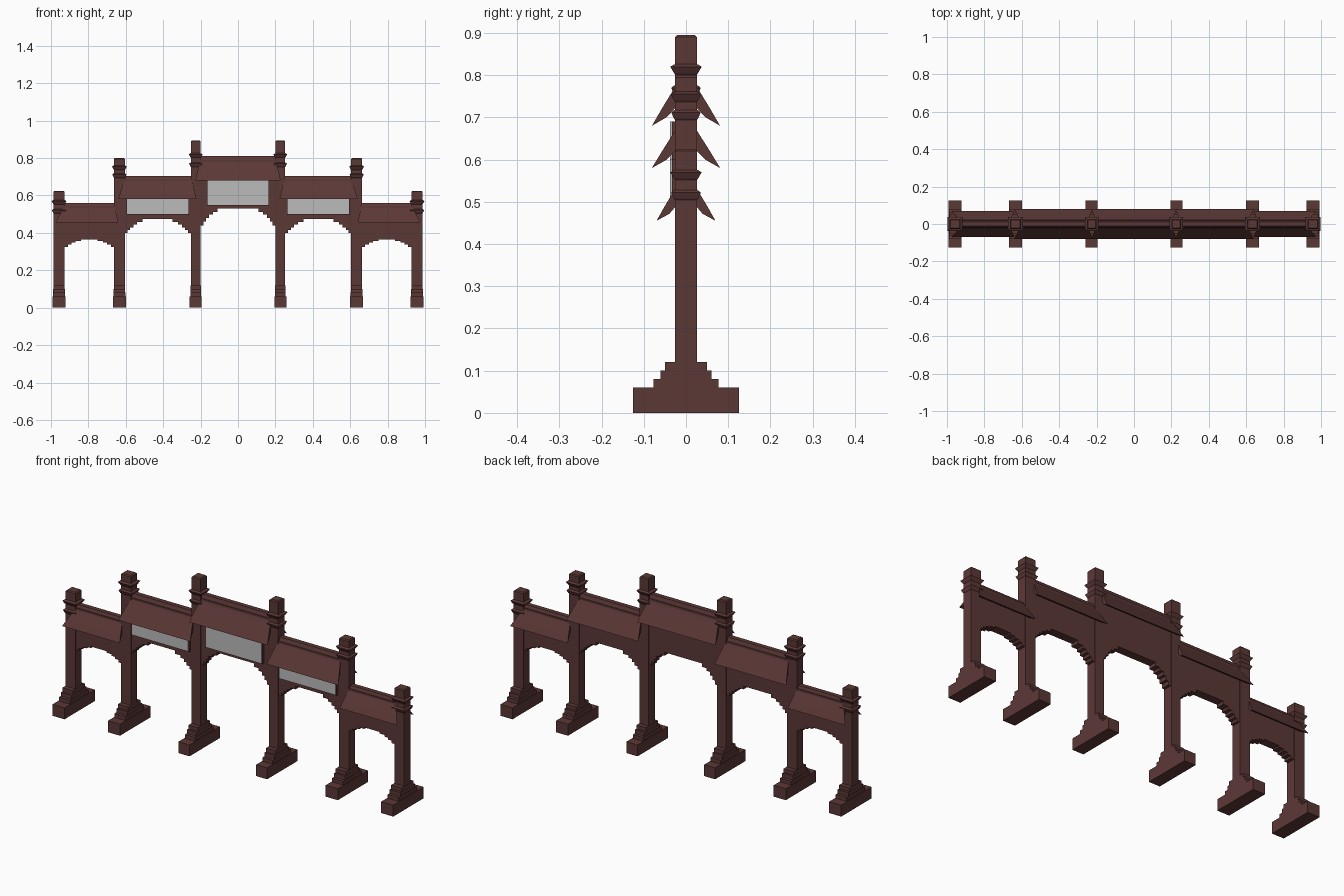
import bpy, bmesh, math

if "Cube" in bpy.data.objects:
    bpy.data.objects.remove(bpy.data.objects["Cube"])


def material(name, col):
    m = bpy.data.materials.new(name)
    m.diffuse_color = (*col, 1)
    m.use_nodes = True
    m.node_tree.nodes["Principled BSDF"].inputs["Base Color"].default_value = m.diffuse_color
    return m


BROWN = material("dark red brown", (0.105, 0.040, 0.037))
GREY = material("pale grey", (0.50, 0.50, 0.50))


def finish(name, bm, mat):
    bmesh.ops.recalc_face_normals(bm, faces=bm.faces)
    me = bpy.data.meshes.new(name)
    bm.to_mesh(me)
    bm.free()
    me.materials.append(mat)
    ob = bpy.data.objects.new(name, me)
    bpy.context.collection.objects.link(ob)
    return ob


def loft(name, rings, mat):
    """Skin a list of equal-length point rings and cap both ends."""
    bm = bmesh.new()
    vs = [[bm.verts.new(p) for p in r] for r in rings]
    n = len(vs[0])
    for a, b in zip(vs, vs[1:]):
        for i in range(n):
            j = (i + 1) % n
            bm.faces.new((a[i], a[j], b[j], b[i]))
    bm.faces.new(vs[0])
    bm.faces.new(vs[-1])
    return finish(name, bm, mat)


def square(cx, hx, hy, z):
    return [(cx - hx, -hy, z), (cx + hx, -hy, z), (cx + hx, hy, z), (cx - hx, hy, z)]


def box(name, cx, hx, hy, z0, z1, mat, cy=0):
    ring = lambda z: [(x, y + cy, z) for x, y, z in square(cx, hx, hy, z)]
    return loft(name, [ring(z0), ring(z1)], mat)


def column(cx, top, upper, lower, half, side):
    # square shaft with two flared collars and a chamfered cap
    prof = [(half, 0.03)]
    for z, flare in ((lower, 0.009), (upper, 0.011)):
        prof += [(half, z - 0.018), (half + 0.003, z - 0.014), (half + flare, z),
                 (half + 0.003, z + 0.005), (half, z + 0.006)]
    prof += [(half, top - 0.005), (half - 0.005, top)]
    loft(side + "_column", [square(cx, h, h - (half - 0.026), z) for h, z in prof], BROWN)
    # foot block and stepped drum stones
    box(side + "_foot", cx, half + 0.006, 0.126, 0, 0.06, BROWN)
    for i, hy in enumerate((0.077, 0.061, 0.05)):
        box(side + "_foot_step", cx, half + 0.003 - 0.001 * i, hy,
            0.055 + 0.02 * i, 0.08 + 0.02 * i, BROWN)


def wall(name, x0, x1, top, steps):
    # panel whose lower edge steps up to a flat lintel
    left = []
    for i, (d, z) in enumerate(steps):
        if i:
            left.append((d, steps[i - 1][1]))
        left.append((d, z))
    pts = [(x0 + d, z) for d, z in left] + [(x1 - d, z) for d, z in reversed(left)]
    pts += [(x1, top), (x0, top)]
    loft(name, [[(x, y, z) for x, z in pts] for y in (-0.022, 0.022)], BROWN)


def roof(name, ridge, drop, eave, top_x, eave_x):
    # tile roof: straight slope below a narrow ridge, wider at the eaves
    k = drop / 0.125
    half = [(0.012, 0), (0.016, 0.012 * k), (0.020, 0.025 * k), (0.030, 0.043 * k),
            (0.030 + (eave - 0.030) * 0.5, 0.083 * k), (eave, drop),
            (eave * 0.56, 0.105 * k), (0.020, 0.078 * k)]
    sec = half + [(-y, d) for y, d in reversed(half)]
    rings = []
    for e in (0, 1):
        ring = []
        for y, d in sec:
            t = min(1, max(0, (abs(y) - 0.02) / (eave - 0.02)))
            ring.append((top_x[e] + (eave_x[e] - top_x[e]) * t, y, ridge - d))
        rings.append(ring)
    ob = loft(name, rings, BROWN)
    bpy.context.view_layer.objects.active = ob
    ob.select_set(True)
    bpy.ops.object.shade_smooth_by_angle(angle=math.radians(25))
    ob.select_set(False)


def plaque(name, cx, hx, z0, z1):
    # framed tablet on the front only
    box(name + "_frame", cx, hx + 0.004, 0.007, z0 - 0.004, z1, BROWN, cy=-0.026)
    box(name, cx, hx, 0.009, z0, z1, GREY, cy=-0.029)


# central bay
wall("centre_wall", -0.21, 0.21, 0.79,
     [(0.01, 0.44), (0.025, 0.46), (0.04, 0.48), (0.055, 0.498), (0.075, 0.512), (0.10, 0.53)])
roof("centre_roof", 0.81, 0.13, 0.081, (-0.205, 0.205), (-0.228, 0.228))
plaque("centre_plaque", 0, 0.163, 0.55, 0.69)

# the side bays and columns, mirrored
for s, side in ((-1, "left"), (1, "right")):
    span = lambda a, b: tuple(sorted((s * a, s * b)))
    column(s * 0.226, 0.895, 0.82, 0.77, 0.026, side + "_inner")
    column(s * 0.634, 0.80, 0.755, 0.712, 0.029, side + "_middle")
    column(s * 0.957, 0.625, 0.57, 0.522, 0.029, side + "_outer")
    wall(side + "_middle_wall", *span(0.24, 0.62), 0.685,
         [(0.012, 0.40), (0.028, 0.415), (0.043, 0.43), (0.06, 0.445), (0.08, 0.458), (0.11, 0.475)])
    roof(side + "_middle_roof", 0.705, 0.125, 0.081, span(0.245, 0.61), span(0.222, 0.64))
    plaque(side + "_middle_plaque", s * 0.429, 0.164, 0.50, 0.60)
    wall(side + "_outer_wall", *span(0.65, 0.94), 0.545,
         [(0.012, 0.325), (0.03, 0.338), (0.05, 0.348), (0.072, 0.357), (0.10, 0.365)])
    roof(side + "_outer_roof", 0.56, 0.105, 0.07, span(0.66, 0.932), span(0.64, 0.975))
